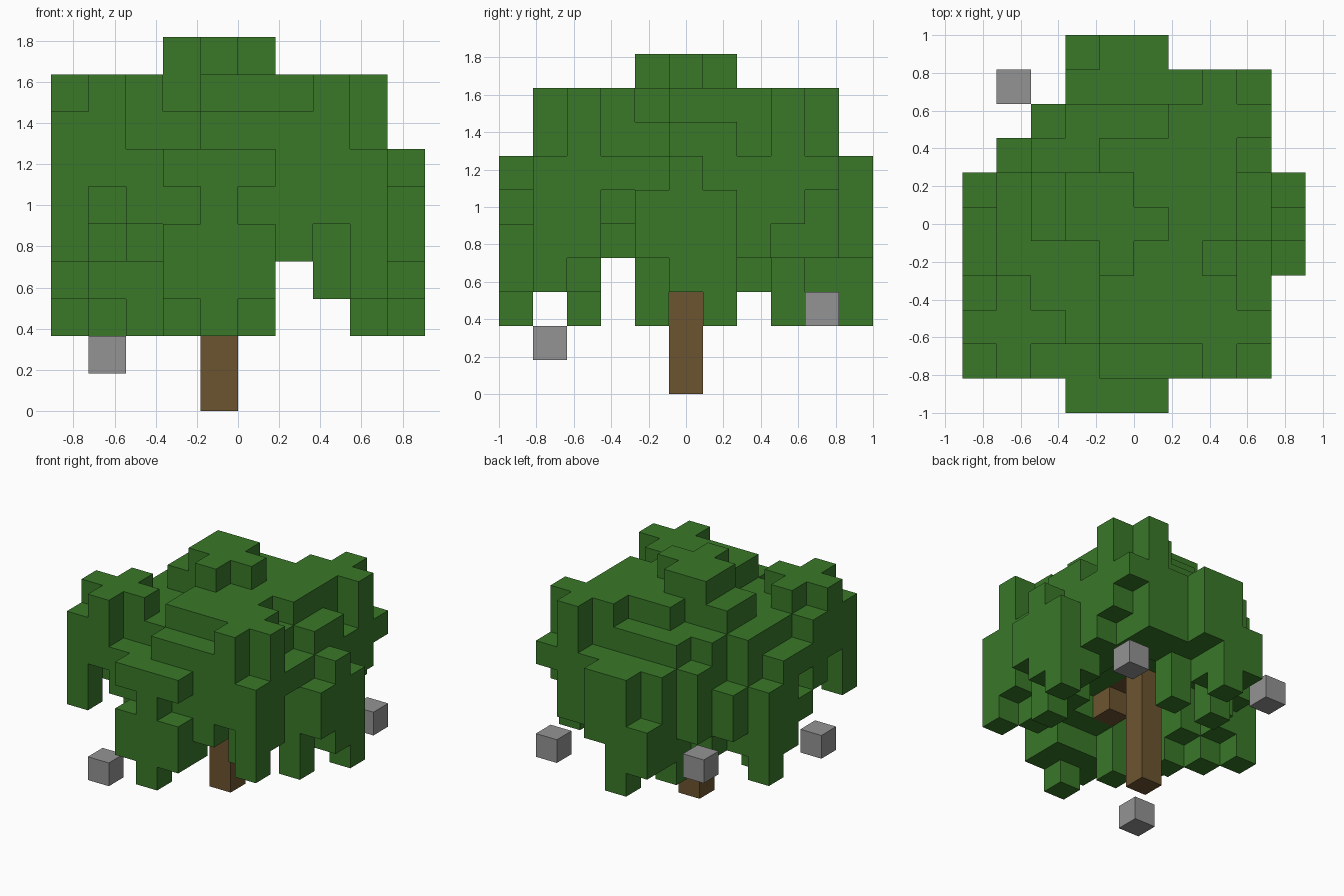
import bpy
import bmesh
from mathutils import Vector

cube = bpy.data.objects.get("Cube")
if cube:
    bpy.data.objects.remove(cube, do_unlink=True)

UNIT = 2 / 11                              # edge of one block
ORIGIN = Vector((-5 * UNIT, -5.5 * UNIT, 0))


def material(name, colour):
    mat = bpy.data.materials.new(name)
    mat.use_nodes = True
    mat.diffuse_color = (*colour, 1)
    bsdf = mat.node_tree.nodes["Principled BSDF"]
    bsdf.inputs["Base Color"].default_value = (*colour, 1)
    bsdf.inputs["Roughness"].default_value = 0.9
    return mat


leaf_green = material("leaf green", (0.041, 0.19, 0.022))
bark_brown = material("bark brown", (0.152, 0.088, 0.03))
stone_grey = material("stone grey", (0.295, 0.295, 0.295))


def build_blocks(name, cells, mat):
    """Mesh only the outer faces of a set of unit blocks."""
    bm = bmesh.new()
    corners = {}

    def corner(point):
        key = tuple(round(c) for c in point)
        if key not in corners:
            corners[key] = bm.verts.new(ORIGIN + Vector(key) * UNIT)
        return corners[key]

    for cell in sorted(cells):
        for axis in range(3):
            for side in (0, 1):
                step = [0, 0, 0]
                step[axis] = 2 * side - 1
                if tuple(a + b for a, b in zip(cell, step)) in cells:
                    continue
                u, v = Vector((0, 0, 0)), Vector((0, 0, 0))
                u[(axis + 1) % 3] = 1
                v[(axis + 2) % 3] = 1
                base = Vector(cell)
                base[axis] += side
                quad = [base, base + u, base + u + v, base + v]
                if not side:
                    quad.reverse()
                bm.faces.new([corner(p) for p in quad])
    mesh = bpy.data.meshes.new(name)
    bm.to_mesh(mesh)
    bm.free()
    mesh.materials.append(mat)
    obj = bpy.data.objects.new(name, mesh)
    bpy.context.collection.objects.link(obj)
    return obj


top, bottom = {}, {}


def paint(level_map, level, xs, ys):
    """Set a level over a rectangle of columns (inclusive ranges)."""
    for i in range(xs[0], xs[-1] + 1):
        for j in range(ys[0], ys[-1] + 1):
            level_map[i, j] = level


def plus(level_map, level, i, j):
    paint(level_map, level, (i - 1, i + 1), (j,))
    paint(level_map, level, (i,), (j - 1, j + 1))


# Crown outline: low outer terraces
paint(top, 6, (3, 5), (0, 10))
paint(top, 6, (0, 8), (1, 6))
paint(top, 6, (2, 8), (7, 8))
paint(top, 6, (3, 8), (9,))
paint(top, 5, (9,), (4, 6))
paint(top, 6, (9,), (5,))
paint(top, 5, (1,), (7,))
paint(top, 5, (0,), (6,))
paint(top, 4, (3,), (10,))

# Middle terraces
paint(top, 7, (0,), (1, 3))
paint(top, 7, (1, 3), (2, 6))
paint(top, 7, (2, 5), (7,))
paint(top, 7, (3, 5), (8,))
paint(top, 7, (4, 6), (1,))
paint(top, 7, (8,), (5, 6))
paint(top, 7, (7,), (4,))

# Upper plateau, corner clusters and the peak
paint(top, 8, (4, 6), (2, 7))
paint(top, 8, (7,), (5, 6))
paint(top, 8, (2, 3), (5, 6))
for centre in ((1, 2), (7, 2), (7, 8)):
    plus(top, 8, *centre)
paint(top, 9, (3, 4), (5, 6))
paint(top, 9, (4,), (4,))
paint(top, 9, (5,), (5,))

# Underside: raised hollow in the middle, lower rim, hanging legs
for column in top:
    bottom[column] = 4
paint(bottom, 5, (2, 6), (3, 7))
paint(bottom, 3, (3, 5), (0, 1))
paint(bottom, 3, (3, 4), (9, 10))
paint(bottom, 3, (8, 9), (5, 6))
plus(bottom, 3, 1, 5)
bottom[6, 3] = 4
for column in ((8, 1), (7, 2), (2, 7)):
    bottom[column] = 3
for leg in ((4, 0), (3, 2), (8, 4), (9, 6), (0, 6), (1, 5),
            (2, 4), (3, 8), (5, 8), (4, 10)):
    bottom[leg] = 2
# Stepped, overhanging corners
for ledge in ((2, 1), (1, 2), (0, 3), (7, 1), (7, 3), (8, 8)):
    bottom[ledge] = 5
for ledge in ((1, 1), (0, 2), (8, 3), (8, 9)):
    bottom[ledge] = 6

leaves = {(i, j, k) for (i, j), high in top.items()
          for k in range(bottom[i, j], high + 1)}
# Notches under the front ledge and an opening in the right wall
leaves -= {(3, 0, 5), (5, 0, 5), (0, 4, 5)}

# Trunk with one drooping side branch
trunk = {(4, 5, k) for k in range(6)} | {(4, 4, 5), (4, 3, 5), (4, 3, 4)}
build_blocks("trunk", trunk, bark_brown)
build_blocks("leaf_crown", leaves - trunk, leaf_green)

# Loose grey blocks around the crown
for name, cell in (("front_right_block", (1, 1, 1)),
                   ("back_right_block", (1, 9, 3)),
                   ("back_left_block", (8, 9, 2))):
    build_blocks(name, {cell}, stone_grey)
